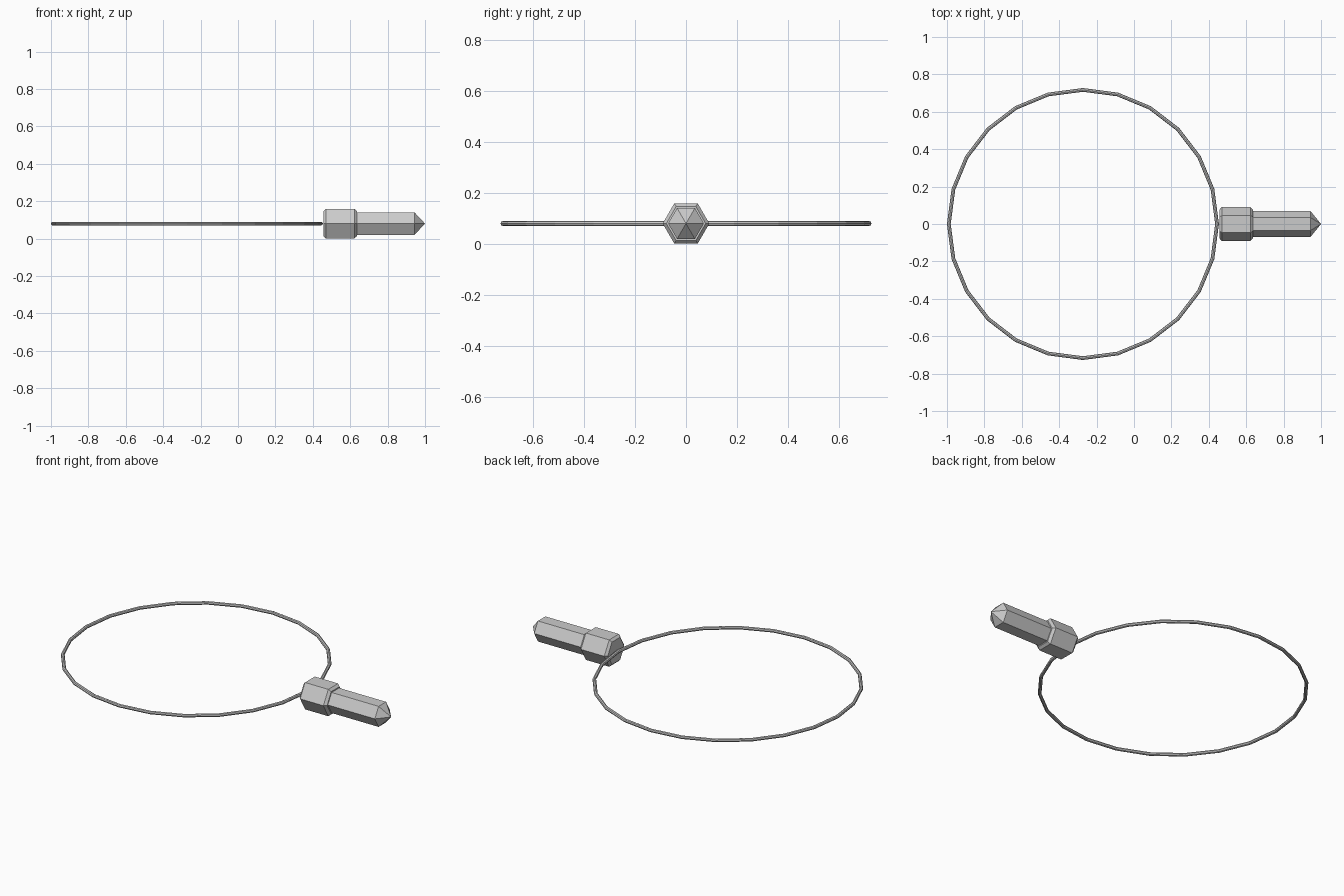
import bpy, bmesh, math

if "Cube" in bpy.data.objects:
    bpy.data.objects.remove(bpy.data.objects["Cube"])

Z = 0.08  # height of the shared centre plane


def finish(name, bm):
    bmesh.ops.recalc_face_normals(bm, faces=bm.faces)
    me = bpy.data.meshes.new(name)
    bm.to_mesh(me)
    bm.free()
    ob = bpy.data.objects.new(name, me)
    ob.location.z = Z
    bpy.context.collection.objects.link(ob)


def hex_prism(name, profile, tip=None):
    """Hexagonal sections (x, radius) along x, optionally closed by a point."""
    bm = bmesh.new()
    loops = [[bm.verts.new((x, r * math.cos(i * math.pi / 3), r * math.sin(i * math.pi / 3)))
              for i in range(6)] for x, r in profile]
    for a, b in zip(loops, loops[1:]):
        for i in range(6):
            j = (i + 1) % 6
            bm.faces.new((a[i], a[j], b[j], b[i]))
    bm.faces.new(loops[0])
    if tip is None:
        bm.faces.new(loops[-1])
    else:
        p = bm.verts.new((tip, 0, 0))
        for i in range(6):
            bm.faces.new((loops[-1][i], loops[-1][(i + 1) % 6], p))
    finish(name, bm)


def ring(name, cx, major, minor, n=24, m=8):
    bm = bmesh.new()
    loops = []
    for i in range(n):
        a = 2 * math.pi * i / n
        loop = []
        for k in range(m):
            t = 2 * math.pi * k / m
            r = major + minor * math.cos(t)
            loop.append(bm.verts.new((cx + r * math.cos(a), r * math.sin(a), minor * math.sin(t))))
        loops.append(loop)
    for i in range(n):
        a, b = loops[i], loops[(i + 1) % n]
        for k in range(m):
            l = (k + 1) % m
            bm.faces.new((a[k], b[k], b[l], a[l]))
    finish(name, bm)


# Thin neck cord
ring("cord", -0.273, 0.717, 0.01)
# Chamfered cap holding the crystal
hex_prism("cap", [(0.457, 0.077), (0.47, 0.0915), (0.622, 0.0915), (0.636, 0.077)])
# Pointed crystal
hex_prism("crystal", [(0.60, 0.07), (0.943, 0.07)], tip=1.0)
